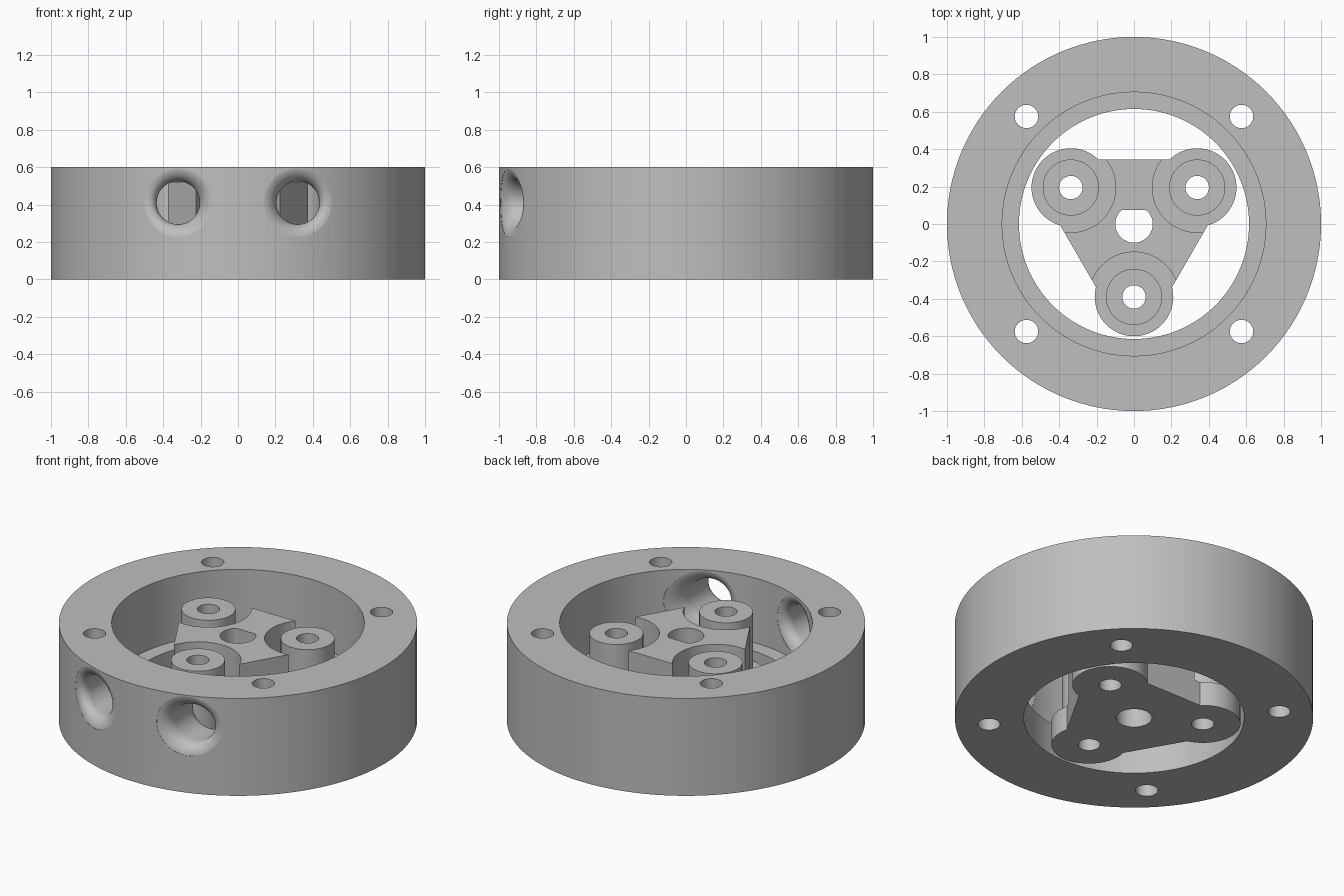
import bpy, bmesh
from math import sin, cos, pi, sqrt, radians

if "Cube" in bpy.data.objects:
    bpy.data.objects.remove(bpy.data.objects["Cube"], do_unlink=True)

grey = bpy.data.materials.new("plain_grey")
grey.use_nodes = True
grey.diffuse_color = (0.52, 0.52, 0.52, 1)
grey.node_tree.nodes["Principled BSDF"].inputs["Base Color"].default_value = grey.diffuse_color


def loft(name, rings, closed=False):
    """Skin a list of equal-length point rings; cap the ends unless closed."""
    bm = bmesh.new()
    loops = [[bm.verts.new(p) for p in ring] for ring in rings]
    n = len(loops[0])
    pairs = list(zip(loops, loops[1:])) + ([(loops[-1], loops[0])] if closed else [])
    for a, b in pairs:
        for i in range(n):
            j = (i + 1) % n
            bm.faces.new((a[i], a[j], b[j], b[i]))
    if not closed:
        bm.faces.new(loops[0])
        bm.faces.new(loops[-1])
    bmesh.ops.recalc_face_normals(bm, faces=bm.faces)
    mesh = bpy.data.meshes.new(name)
    bm.to_mesh(mesh)
    bm.free()
    mesh.materials.append(grey)
    obj = bpy.data.objects.new(name, mesh)
    bpy.context.collection.objects.link(obj)
    return obj


def circle(r, z, centre=(0, 0), n=64):
    return [(centre[0] + r * cos(2 * pi * i / n), centre[1] + r * sin(2 * pi * i / n), z)
            for i in range(n)]


def cylinder(name, r, z0, z1, centre=(0, 0)):
    return loft(name, [circle(r, z0, centre), circle(r, z1, centre)])


def combine(obj, other, operation="DIFFERENCE"):
    """Apply a boolean and discard the second object."""
    mod = obj.modifiers.new("boolean", "BOOLEAN")
    mod.operation, mod.solver, mod.object = operation, "EXACT", other
    bpy.context.view_layer.objects.active = obj
    bpy.ops.object.modifier_apply(modifier=mod.name)
    bpy.data.objects.remove(other, do_unlink=True)


def finish(obj):
    bpy.ops.object.select_all(action="DESELECT")
    obj.select_set(True)
    bpy.context.view_layer.objects.active = obj
    bpy.ops.object.shade_smooth_by_angle(angle=radians(9))


HEIGHT, OUTER, INNER, LIP, LEDGE = 0.6, 1.0, 0.705, 0.615, 0.2
BOLT = 0.0625

# Outer ring with an inner ledge
profile = [(OUTER, 0), (OUTER, HEIGHT), (INNER, HEIGHT), (INNER, LEDGE), (LIP, LEDGE), (LIP, 0)]
ring = loft("outer_ring", [circle(r, z, n=128) for r, z in profile], closed=True)

# Four bolt holes
for sx in (-1, 1):
    for sy in (-1, 1):
        combine(ring, cylinder("bolt_cutter", BOLT, -0.1, 0.7, (sx * 0.575, sy * 0.575)))


def port_ring(rho, cx, wall=None, depth=0, y=None, n=48):
    """One loop round a port; it follows the curved wall unless y is given."""
    points = []
    for i in range(n):
        a = 2 * pi * i / n
        x = cx + rho * cos(a)
        py = y if wall is None else -sqrt(wall * wall - x * x) + depth
        points.append((x, py, 0.41 + rho * sin(a)))
    return points


# Two front ports with rounded mouths on both walls
bore, fillet, steps = 0.115, 0.08, 12
for cx in (-0.32, 0.32):
    arc = []
    for k in range(steps + 1):
        t = radians(80) * k / steps
        arc.append((bore + fillet * (1 - cos(t)), fillet * (1 - sin(t))))
    mouth = arc[-1][0]
    rings = [port_ring(mouth, cx, y=-1.15)]
    rings += [port_ring(r, cx, OUTER, d) for r, d in reversed(arc)]
    rings += [port_ring(r, cx, INNER, -d) for r, d in arc]
    rings.append(port_ring(mouth, cx, y=-0.3))
    combine(ring, loft("port_cutter", rings))
finish(ring)

# Three-armed carrier: six-sided plate with scooped corners
TOP, FOOT, ARM, FLAT = 0.52, 0.15, 0.39, 0.345
half = (2 * FLAT - ARM) / sqrt(3)
angles = [radians(a) for a in (30, 150, 270)]
outline = [(ARM * cos(a) - s * half * sin(a), ARM * sin(a) + s * half * cos(a))
           for a in angles for s in (-1, 1)]
carrier = loft("carrier", [[(x, y, z) for x, y in outline] for z in (0, TOP)])
centres = [(ARM * cos(a), ARM * sin(a)) for a in angles]
for c in centres:
    combine(carrier, cylinder("scoop_cutter", 0.24, FOOT, 0.7, c))

# Stepped bosses with through holes
for c in centres:
    steps_up = [(0.21, 0), (0.21, FOOT), (0.15, FOOT), (0.15, TOP)]
    combine(carrier, loft("boss", [circle(r, z, c) for r, z in steps_up]), "UNION")
for c in centres:
    combine(carrier, cylinder("hole_cutter", BOLT, -0.1, 0.7, c))

# Centre bore: round below, flat-sided above
combine(carrier, cylinder("bore_cutter", 0.1, -0.1, LEDGE))
d_shape = [[(x, min(y, 0.075), z) for x, y, z in circle(0.1, h, n=48)] for h in (0.1, 0.7)]
combine(carrier, loft("flat_bore_cutter", d_shape))
finish(carrier)
